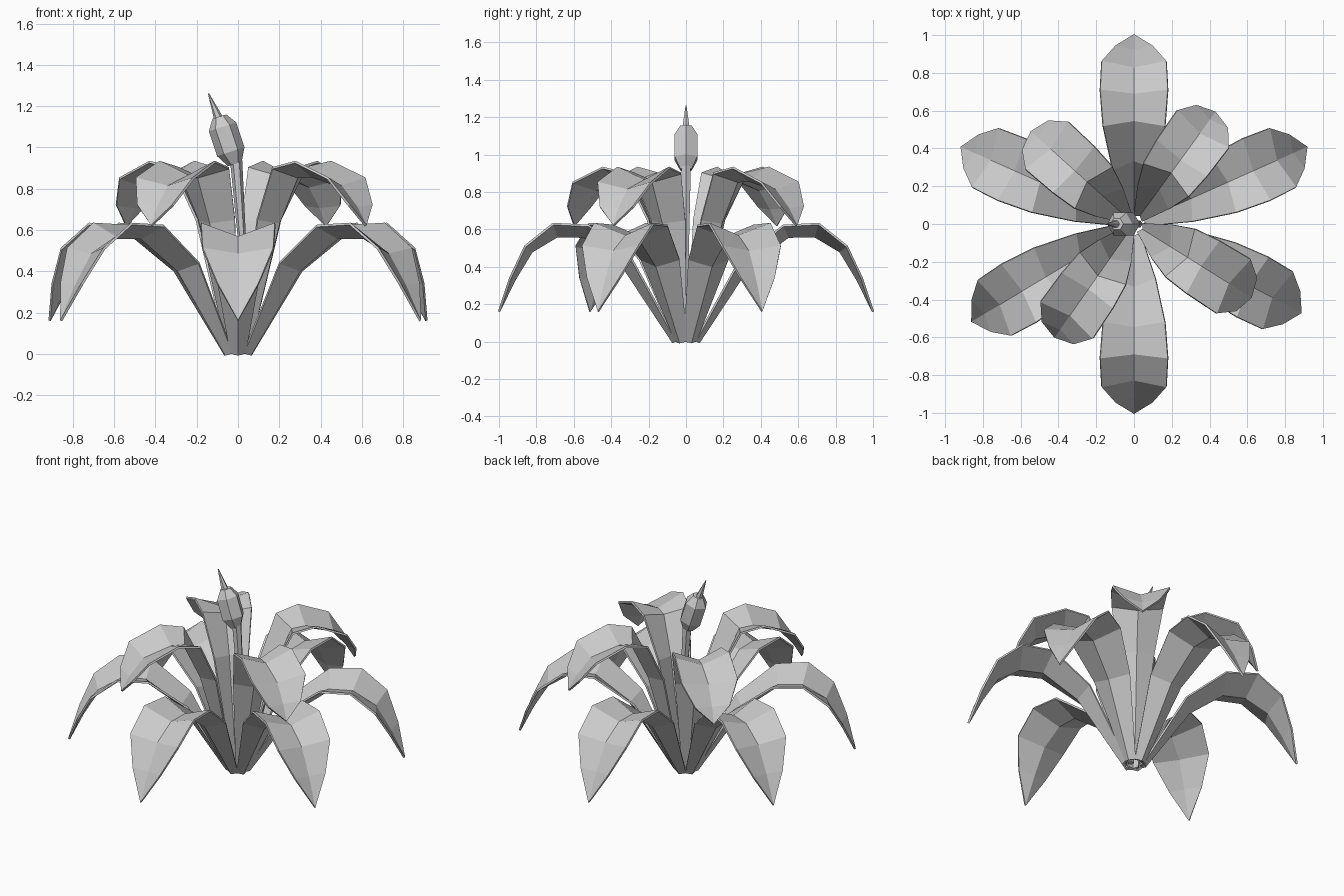
import bpy, bmesh
from math import cos, sin, pi, radians
from mathutils import Vector

if "Cube" in bpy.data.objects:
    bpy.data.objects.remove(bpy.data.objects["Cube"])


def make_object(name, bm):
    bmesh.ops.recalc_face_normals(bm, faces=bm.faces)
    mesh = bpy.data.meshes.new(name)
    bm.to_mesh(mesh)
    bm.free()
    obj = bpy.data.objects.new(name, mesh)
    bpy.context.collection.objects.link(obj)
    return obj


def leaf(name, angle, rows, tip):
    """Folded leaf: each row is (reach, height, half width, fold depth) of its edges."""
    a = radians(angle)
    out, side = Vector((cos(a), sin(a), 0)), Vector((-sin(a), cos(a), 0))
    up = Vector((0, 0, 1))
    path = [(r, z) for r, z, w, f in rows] + [tip]
    bm = bmesh.new()
    prev = None
    for i, (r, z, w, f) in enumerate(rows):
        p, q = path[max(i - 1, 0)], path[i + 1]
        d = Vector((q[0] - p[0], q[1] - p[1])).normalized()
        edge = out * r + up * z
        rib = edge - (up * d.x - out * d.y) * f
        row = [bm.verts.new(v) for v in (edge - side * w, rib, edge + side * w)]
        if prev:
            for k in (0, 1):
                bm.faces.new((prev[k], row[k], row[k + 1], prev[k + 1]))
        prev = row
    end = bm.verts.new(out * tip[0] + up * tip[1])
    for k in (0, 1):
        bm.faces.new((prev[k], end, prev[k + 1]))
    obj = make_object(name, bm)
    mod = obj.modifiers.new("thickness", 'SOLIDIFY')
    mod.thickness = 0.012
    mod.offset = 0


# Outer drooping leaves
outer = [(0.05, 0.004, 0.035, 0.02), (0.29, 0.44, 0.115, 0.06),
         (0.52, 0.62, 0.165, 0.065), (0.71, 0.63, 0.18, 0.07),
         (0.86, 0.51, 0.172, 0.045), (0.94, 0.34, 0.10, 0.025)]
for i, angle in enumerate((24, 90, 156, -149, -90, -28)):
    leaf(f"outer_leaf_{i + 1}", angle, outer, (1.0, 0.16))

# Inner upright leaves
inner = [(0.04, 0.004, 0.03, 0.018), (0.175, 0.65, 0.105, 0.06),
         (0.29, 0.90, 0.15, 0.065), (0.43, 0.93, 0.165, 0.07),
         (0.62, 0.85, 0.17, 0.05), (0.70, 0.72, 0.105, 0.025)]
for i, angle in enumerate((54, 138, -125, -32)):
    leaf(f"inner_leaf_{i + 1}", angle, inner, (0.73, 0.62))


def tube(name, rings, sides=6):
    """Loft of rings (x, z, radius) following a path in the xz plane."""
    bm = bmesh.new()
    prev = None
    for i, (x, z, r) in enumerate(rings):
        p, q = rings[max(i - 1, 0)], rings[min(i + 1, len(rings) - 1)]
        d = Vector((q[0] - p[0], 0, q[1] - p[1])).normalized()
        u, v = Vector((d.z, 0, -d.x)), Vector((0, 1, 0))
        ring = [bm.verts.new(Vector((x, 0, z)) + r * (u * cos(2 * pi * k / sides)
                + v * sin(2 * pi * k / sides))) for k in range(sides)]
        if prev:
            for k in range(sides):
                n = (k + 1) % sides
                bm.faces.new((prev[k], prev[n], ring[n], ring[k]))
        else:
            bm.faces.new(ring)
        prev = ring
    bm.faces.new(prev)
    make_object(name, bm)


# Flower stalk, bud and spike
tube("flower_stalk", [(0.025, 0.0, 0.02), (0.018, 0.57, 0.02), (-0.01, 0.95, 0.03)])
tube("flower_bud", [(-0.015, 0.92, 0.035), (-0.035, 0.98, 0.07),
                    (-0.075, 1.10, 0.07), (-0.09, 1.15, 0.035)])
tube("flower_spike", [(-0.09, 1.13, 0.024), (-0.143, 1.262, 0.003)])
